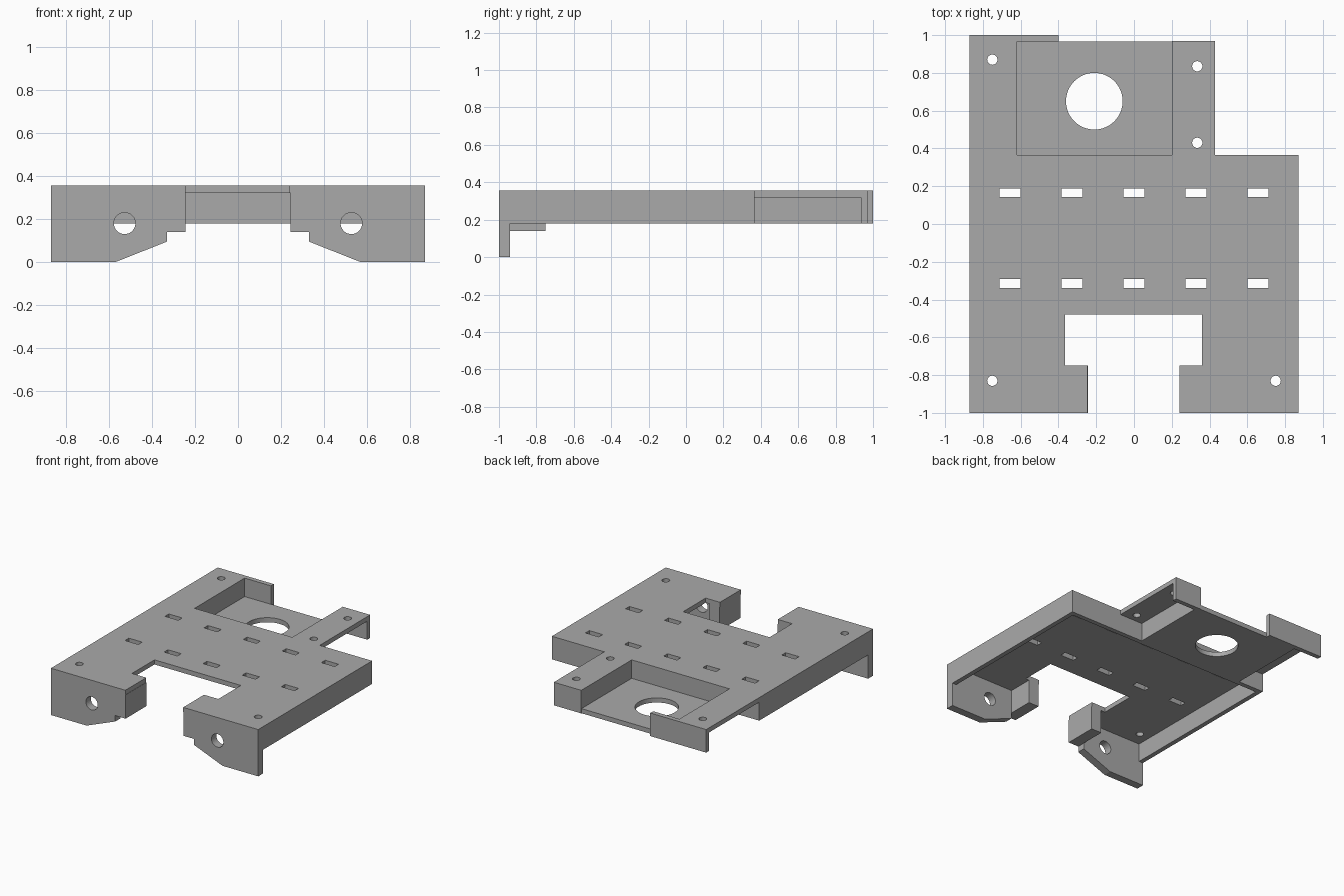
import bpy
import bmesh
from mathutils import Matrix, Vector

if "Cube" in bpy.data.objects:
    bpy.data.objects.remove(bpy.data.objects["Cube"], do_unlink=True)

grey = bpy.data.materials.new("plain grey")
grey.use_nodes = True
colour = (0.4, 0.4, 0.4, 1)
grey.diffuse_color = colour
grey.node_tree.nodes["Principled BSDF"].inputs["Base Color"].default_value = colour

TOP, UNDER, RIM = 0.355, 0.32, 0.18   # plate top, plate underside, skirt bottom
T = 0.035                             # wall thickness
W = 0.87                              # half width


def finish(name, bm):
    bmesh.ops.recalc_face_normals(bm, faces=bm.faces)
    mesh = bpy.data.meshes.new(name)
    bm.to_mesh(mesh)
    bm.free()
    mesh.materials.append(grey)
    obj = bpy.data.objects.new(name, mesh)
    bpy.context.collection.objects.link(obj)
    return obj


def add_box(bm, x, y, z):
    size = Vector((x[1] - x[0], y[1] - y[0], z[1] - z[0]))
    centre = Vector((sum(x), sum(y), sum(z))) / 2
    bmesh.ops.create_cube(bm, size=1, matrix=Matrix.Translation(centre) @ Matrix.Diagonal((*size, 1)))


def box(name, x, y, z=(RIM, UNDER)):
    bm = bmesh.new()
    add_box(bm, x, y, z)
    return finish(name, bm)


def prism(name, points, offset):
    bm = bmesh.new()
    face = bm.faces.new([bm.verts.new(p) for p in points])
    ext = bmesh.ops.extrude_face_region(bm, geom=[face])
    bmesh.ops.translate(bm, vec=offset, verts=[v for v in ext["geom"] if isinstance(v, bmesh.types.BMVert)])
    return finish(name, bm)


def add_drill(bm, centre, radius, axis="Z", sides=32):
    turn = Matrix.Rotation(1.5707963, 4, "X") if axis == "Y" else Matrix()
    bmesh.ops.create_cone(bm, cap_ends=True, segments=sides, radius1=radius, radius2=radius,
                          depth=0.2, matrix=Matrix.Translation(centre) @ turn)


def cut(obj, bm):
    cutter = finish(obj.name + "_cutter", bm)
    cutter.hide_render = True
    mod = obj.modifiers.new("holes", "BOOLEAN")
    mod.operation = "DIFFERENCE"
    mod.solver = "EXACT"
    mod.object = cutter
    bpy.context.view_layer.objects.active = obj
    bpy.ops.object.modifier_apply(modifier=mod.name)
    bpy.data.objects.remove(cutter, do_unlink=True)


# Top plate with front notch and rear pocket opening
outline = [(-W, -1), (-.245, -1), (-.245, -.75), (-.365, -.75), (-.365, -.48),
           (.36, -.48), (.36, -.75), (.24, -.75), (.24, -1), (W, -1),
           (W, .365), (.43, .365), (.43, .97), (.2, .97), (.2, .365),
           (-.62, .365), (-.62, .965), (-.4, .965), (-.4, 1), (-W, 1)]
plate = prism("top_plate", [(x, y, UNDER) for x, y in outline], (0, 0, TOP - UNDER))

# Slots and screw holes in the plate
bm = bmesh.new()
for y in (-.315, .165):
    for i in range(-2, 3):
        x = i * .328
        add_box(bm, (x - .056, x + .056), (y - .023, y + .023), (.25, .45))
for x, y in [(-.75, .87), (.335, .835), (.335, .43), (-.75, -.83), (.75, -.83)]:
    add_drill(bm, (x, y, .34), .027)
cut(plate, bm)

# Front plates, notch rails and side walls, one of each per side
for side, s in (("right", -1), ("left", 1)):
    profile = [(W, 0), (.57, 0), (.33, .095), (.33, UNDER), (W, UNDER)]
    front = prism(side + "_front_plate", [(s * x, -1, z) for x, z in profile], (0, .06, 0))
    bm = bmesh.new()
    add_drill(bm, (s * .527, -.97, RIM), .05, "Y")
    cut(front, bm)
    box(side + "_notch_rail", sorted((s * .243, s * .33)), (-1, -.75), (.14, UNDER))
    box(side + "_side_wall", sorted((s * (W - T), s * W)), (-.94, .365))

# Cross wall between body and pocket
box("cross_wall", (T - W, W - T), (.365 - T, .365))

# Pocket walls and rear end walls
box("pocket_wall_right", (-.62 - T, -.62), (.365, .965))
box("pocket_wall_left", (.2, .2 + T), (.365, .97 - T))
box("rear_wall_left", (.2, .43), (.97 - T, .97))
box("rear_wall_right", (-W, -.4), (.965, 1))

# Pocket floor with large round opening
floor = box("pocket_floor", (-.62, .2), (.365, .967), (RIM, RIM + T))
bm = bmesh.new()
add_drill(bm, (-.21, .65, .2), .15, sides=64)
cut(floor, bm)
